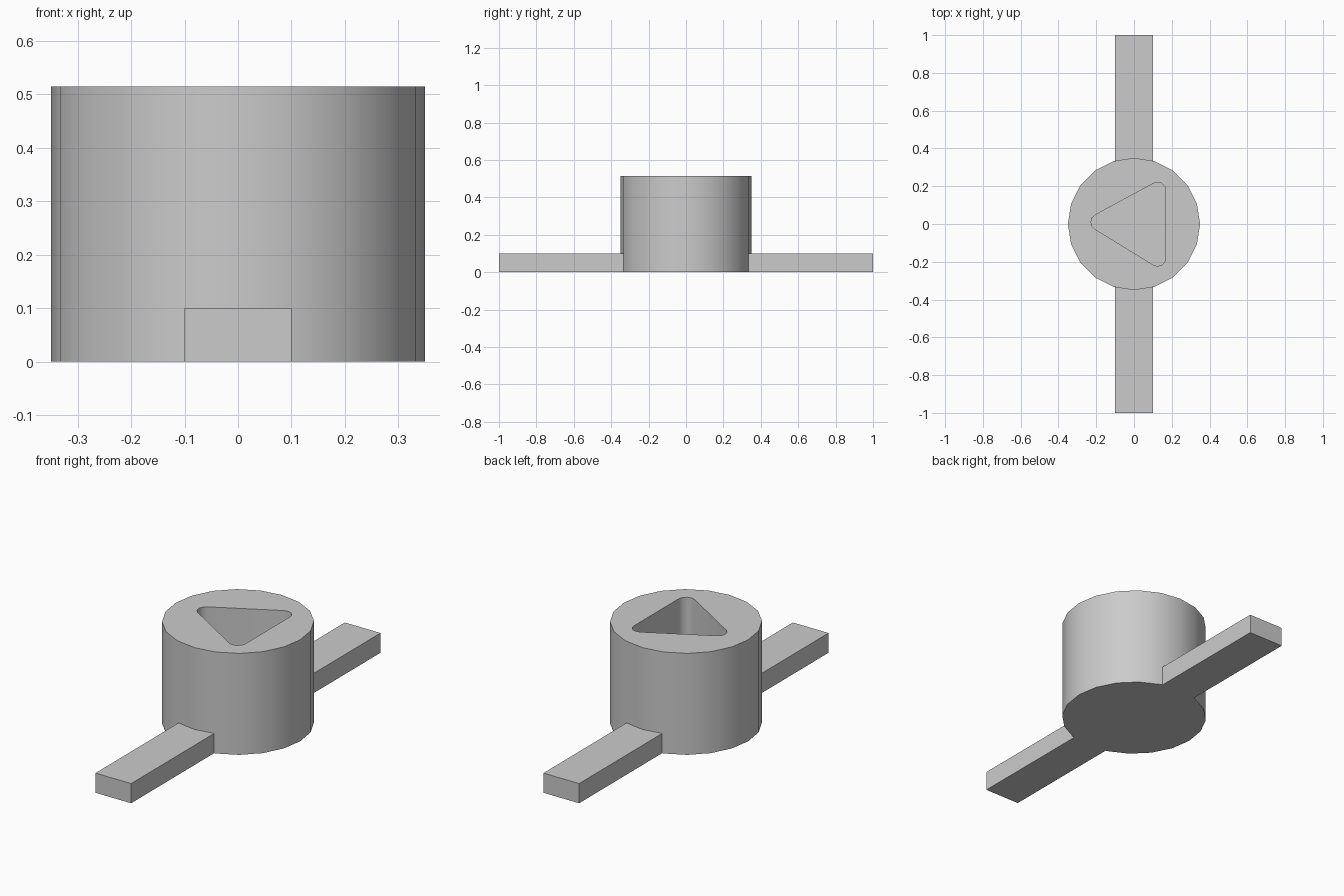
import bpy, bmesh
from math import radians, tan, sin, cos, atan2
from mathutils import Vector

cube = bpy.data.objects.get("Cube")
if cube:
    bpy.data.objects.remove(cube, do_unlink=True)

grey = bpy.data.materials.new("plain_grey")
grey.use_nodes = True
colour = (0.6, 0.6, 0.6, 1)
grey.diffuse_color = colour
grey.node_tree.nodes["Principled BSDF"].inputs["Base Color"].default_value = colour

RADIUS, HEIGHT, SIDES = 0.35, 0.515, 20
ARM_HALF, ARM_HEIGHT = 0.1, 0.1
SOCKET_FLOOR, CORNER = 0.11, 0.043


def prism(name, outline, z0, z1):
    """Closed prism from a flat outline."""
    bm = bmesh.new()
    base = bm.faces.new([bm.verts.new((x, y, z0)) for x, y in outline])
    top = bmesh.ops.extrude_face_region(bm, geom=[base], use_keep_orig=True)
    verts = [g for g in top["geom"] if isinstance(g, bmesh.types.BMVert)]
    bmesh.ops.translate(bm, verts=verts, vec=(0, 0, z1 - z0))
    bmesh.ops.recalc_face_normals(bm, faces=bm.faces)
    mesh = bpy.data.meshes.new(name)
    bm.to_mesh(mesh)
    bm.free()
    mesh.materials.append(grey)
    obj = bpy.data.objects.new(name, mesh)
    bpy.context.collection.objects.link(obj)
    return obj


def rounded_triangle(centres, radius, steps=4):
    """Triangle outline with an arc around each corner centre."""
    middle = sum(centres, Vector((0, 0))) / 3
    points = []
    for c in centres:
        out = atan2(c.y - middle.y, c.x - middle.x)
        for i in range(steps + 1):
            a = out + radians(120 * i / steps - 60)
            points.append((c.x + radius * cos(a), c.y + radius * sin(a)))
    return points


# Round body
step = radians(360 / SIDES)
body = prism("round_body", [(RADIUS * cos(i * step), RADIUS * sin(i * step))
                            for i in range(SIDES)], 0, HEIGHT)

# Triangular socket sunk into the top
corners = [Vector((0.125, 0.178)), Vector((-0.185, 0.01)), Vector((0.125, -0.18))]
cutter = prism("socket_cutter", rounded_triangle(corners, CORNER),
               SOCKET_FLOOR, HEIGHT + 0.1)
cutter.hide_render = True
cut = body.modifiers.new("socket", 'BOOLEAN')
cut.operation = 'DIFFERENCE'
cut.solver = 'EXACT'
cut.object = cutter
bpy.ops.object.select_all(action='DESELECT')
body.select_set(True)
bpy.context.view_layer.objects.active = body
bpy.ops.object.modifier_apply(modifier=cut.name)
bpy.data.objects.remove(cutter, do_unlink=True)
bpy.ops.object.shade_smooth_by_angle(angle=radians(31))

# Flat arms, with inner ends fitted to the body wall
inner = RADIUS - ARM_HALF * tan(step / 2)
for name, s in (("front_arm", -1), ("back_arm", 1)):
    prism(name, [(-ARM_HALF, s), (ARM_HALF, s), (ARM_HALF, s * inner),
                 (0, s * RADIUS), (-ARM_HALF, s * inner)], 0, ARM_HEIGHT)
